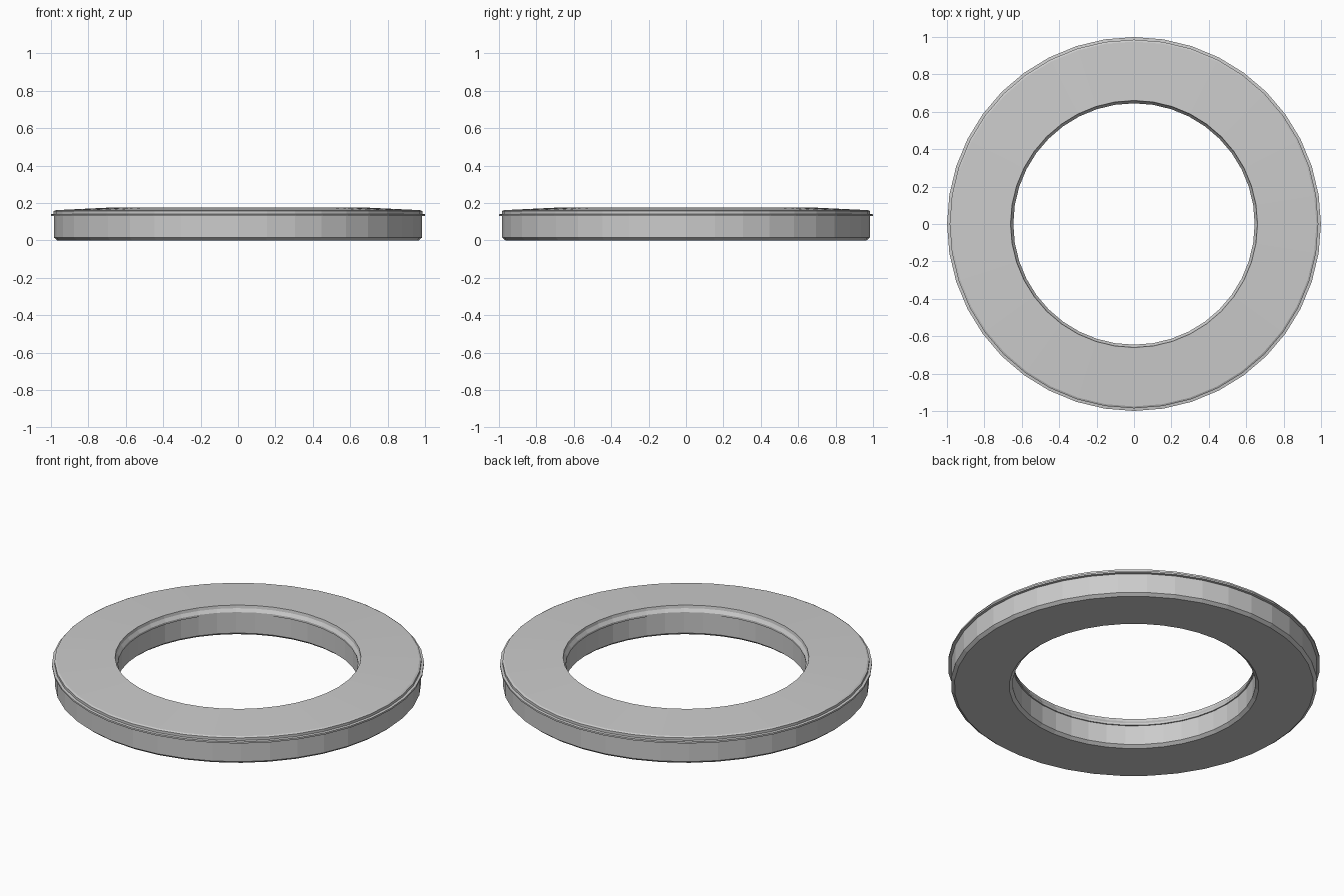
import bpy, bmesh, math

if "Cube" in bpy.data.objects:
    bpy.data.objects.remove(bpy.data.objects["Cube"])

SEGMENTS = 40
# Closed cross-section (radius, height): outer wall, thin lip, sloped top, bore
PROFILE = [
    (0.965, 0.0), (0.983, 0.015), (0.983, 0.13), (0.999, 0.13), (0.999, 0.14),
    (0.985, 0.142), (0.985, 0.157), (0.975, 0.162), (0.66, 0.177),
    (0.657, 0.16), (0.645, 0.142), (0.645, 0.13), (0.652, 0.13),
    (0.652, 0.015), (0.67, 0.0),
]


def lathe(name, profile, segments):
    bm = bmesh.new()
    rings = []
    for i in range(segments):
        a = 2 * math.pi * i / segments
        rings.append([bm.verts.new((r * math.cos(a), r * math.sin(a), z)) for r, z in profile])
    n = len(profile)
    for i in range(segments):
        a, b = rings[i], rings[(i + 1) % segments]
        for j in range(n):
            k = (j + 1) % n
            bm.faces.new((a[j], b[j], b[k], a[k]))
    bmesh.ops.recalc_face_normals(bm, faces=bm.faces)
    mesh = bpy.data.meshes.new(name)
    bm.to_mesh(mesh)
    bm.free()
    obj = bpy.data.objects.new(name, mesh)
    bpy.context.collection.objects.link(obj)
    return obj


# Flat-shaded ring body
lathe("ring_body", PROFILE, SEGMENTS)
